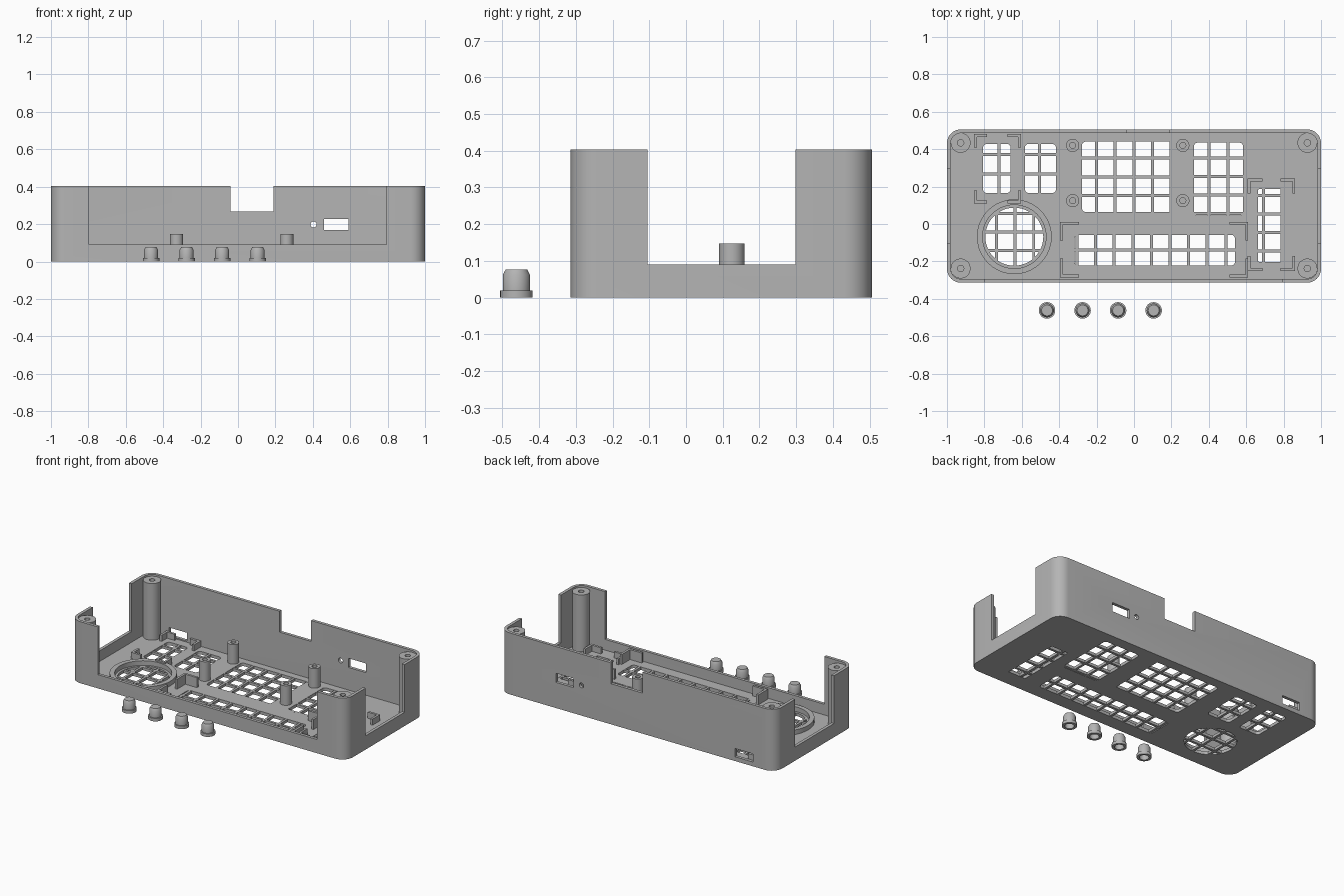
import bpy, bmesh, math

if "Cube" in bpy.data.objects:
    bpy.data.objects.remove(bpy.data.objects["Cube"], do_unlink=True)

grey = bpy.data.materials.new("plain grey")
grey.use_nodes = True
grey.diffuse_color = (0.46, 0.46, 0.46, 1)
grey.node_tree.nodes["Principled BSDF"].inputs["Base Color"].default_value = (0.46, 0.46, 0.46, 1)

X, FRONT, BACK, TOP = 1.0, -0.314, 0.506, 0.403
WALL, FLOOR, RIM = 0.02, 0.02, 0.09


def finish(name, bm):
    bmesh.ops.recalc_face_normals(bm, faces=bm.faces)
    mesh = bpy.data.meshes.new(name)
    bm.to_mesh(mesh)
    bm.free()
    mesh.materials.append(grey)
    obj = bpy.data.objects.new(name, mesh)
    bpy.context.collection.objects.link(obj)
    return obj


def smooth(obj):
    bpy.ops.object.select_all(action='DESELECT')
    obj.select_set(True)
    bpy.context.view_layer.objects.active = obj
    bpy.ops.object.shade_smooth_by_angle(angle=math.radians(30))


def add_box(bm, x0, x1, y0, y1, z0, z1):
    verts = bmesh.ops.create_cube(bm, size=1)["verts"]
    for v in verts:
        v.co = ((x0 + x1) / 2 + v.co.x * (x1 - x0),
                (y0 + y1) / 2 + v.co.y * (y1 - y0),
                (z0 + z1) / 2 + v.co.z * (z1 - z0))


def box(name, *bounds):
    bm = bmesh.new()
    add_box(bm, *bounds)
    return finish(name, bm)


def rounded_slab(name, x0, x1, y0, y1, z0, z1, r, steps=8):
    bm = bmesh.new()
    centres = [(x1 - r, y1 - r), (x0 + r, y1 - r), (x0 + r, y0 + r), (x1 - r, y0 + r)]
    ring = []
    for quarter, (cx, cy) in enumerate(centres):
        for i in range(steps + 1):
            a = (quarter + i / steps) * math.pi / 2
            ring.append(bm.verts.new((cx + r * math.cos(a), cy + r * math.sin(a), z0)))
    face = bm.faces.new(ring)
    top = bmesh.ops.extrude_face_region(bm, geom=[face])["geom"]
    bmesh.ops.translate(bm, vec=(0, 0, z1 - z0),
                        verts=[v for v in top if isinstance(v, bmesh.types.BMVert)])
    bmesh.ops.remove_doubles(bm, verts=bm.verts, dist=1e-5)
    return finish(name, bm)


def lathe(name, profile, x, y, closed=True, segments=40):
    bm = bmesh.new()
    verts = [bm.verts.new((r, 0, z)) for r, z in profile]
    pairs = list(zip(verts, verts[1:] + verts[:1])) if closed else list(zip(verts, verts[1:]))
    edges = [bm.edges.new(p) for p in pairs]
    bmesh.ops.spin(bm, geom=verts + edges, cent=(0, 0, 0), axis=(0, 0, 1),
                   angle=math.tau, steps=segments)
    bmesh.ops.remove_doubles(bm, verts=bm.verts, dist=1e-5)
    bmesh.ops.translate(bm, vec=(x, y, 0), verts=bm.verts)
    obj = finish(name, bm)
    smooth(obj)
    return obj


def tube(name, x, y, outer, inner, z0, z1):
    return lathe(name, [(inner, z0), (outer, z0), (outer, z1), (inner, z1)], x, y)


def cut(target, cutter):
    mod = target.modifiers.new("cut", 'BOOLEAN')
    mod.operation, mod.solver, mod.object = 'DIFFERENCE', 'EXACT', cutter
    bpy.context.view_layer.objects.active = target
    bpy.ops.object.modifier_apply(modifier=mod.name)
    bpy.data.objects.remove(cutter, do_unlink=True)


# Open tray with rounded corners
case = rounded_slab("case", -X, X, FRONT, BACK, 0, TOP, 0.075)
cut(case, rounded_slab("cavity", -X + WALL, X - WALL, FRONT + WALL, BACK - WALL,
                       FLOOR, 1, 0.055))

# Wall cutouts: front, both sides, rear notch, rear ports
cut(case, box("front_gap", -0.797, 0.794, FRONT - 0.1, FRONT + 0.05, RIM, 1))
for side in (-1, 1):
    cut(case, box("side_gap", side * X - 0.1, side * X + 0.1, -0.105, 0.298, RIM, 1))
cut(case, box("rear_notch", -0.04, 0.19, BACK - 0.05, BACK + 0.1, 0.266, 1))
cut(case, box("rear_port", 0.46, 0.59, BACK - 0.05, BACK + 0.1, 0.168, 0.228))
cut(case, box("rear_low_port", -0.84, -0.71, BACK - 0.05, BACK + 0.1, 0.028, 0.082))
for x in (0.404, 0.647):
    bm = bmesh.new()
    bmesh.ops.create_cone(bm, cap_ends=True, segments=20, radius1=0.016, radius2=0.016, depth=0.2)
    for v in bm.verts:
        v.co = (x + v.co.x, BACK + v.co.z, 0.198 + v.co.y)
    cut(case, finish("screw_hole", bm))

# Floor openings: x range, y range, corner radius, bar positions
steps = lambda start, count: [start + 0.0995 * i for i in range(count)]
openings = {
    "left_grille": (-0.807, -0.66, 0.166, 0.428, 0.02, [-0.722], [0.372, 0.268]),
    "second_grille": (-0.583, -0.417, 0.166, 0.428, 0.02, [-0.505], [0.372, 0.268]),
    "centre_grille": (-0.278, 0.205, 0.064, 0.44, 0.02, steps(-0.2, 5), steps(0.153, 3)),
    "right_grille": (0.321, 0.583, 0.045, 0.435, 0.02, steps(0.402, 2), steps(0.055, 4)),
    "front_grille": (-0.318, 0.54, -0.222, -0.058, 0.02, steps(-0.305, 9), [-0.139]),
    "side_grille": (0.662, 0.797, -0.203, 0.187, 0.01, steps(0.693, 2), steps(-0.145, 4)),
    "round_grille": (-0.795, -0.485, -0.223, 0.087, 0.1549, steps(-0.735, 3), steps(-0.143, 3)),
}
HALF = 0.008
for name, (x0, x1, y0, y1, r, xs, ys) in openings.items():
    cut(case, rounded_slab("opening", x0, x1, y0, y1, -0.1, 0.1, r, 12))
    bm = bmesh.new()
    cx, cy = (x0 + x1) / 2, (y0 + y1) / 2
    hx, hy = (x1 - x0) / 2, (y1 - y0) / 2
    is_round = r > 0.1
    for x in xs:
        h = math.sqrt(r * r - (x - cx) ** 2) if is_round else hy
        add_box(bm, x - HALF, x + HALF, cy - h - 0.005, cy + h + 0.005, 0.001, FLOOR - 0.001)
    for y in ys:
        h = math.sqrt(r * r - (y - cy) ** 2) if is_round else hx
        add_box(bm, cx - h - 0.005, cx + h + 0.005, y - HALF, y + HALF, 0.001, FLOOR - 0.001)
    finish(name + "_bars", bm)
smooth(case)

# Raised ring around the round grille
tube("round_grille_ring", -0.64, -0.068, 0.2, 0.17, FLOOR - 0.005, 0.05)

# Corner screw posts and board standoffs
for x in (-0.927, 0.927):
    for y in (-0.238, 0.434):
        tube("corner_post", x, y, 0.053, 0.017, FLOOR - 0.005, TOP - 0.012)
for x in (-0.328, 0.261):
    for y in (0.125, 0.42):
        tube("board_standoff", x, y, 0.035, 0.016, FLOOR - 0.005, 0.148)


# L-shaped corner holders for the modules
def corner_holders(name, x0, x1, y0, y1, arm, top):
    t = 0.015
    bm = bmesh.new()
    for x, sx in ((x0, 1), (x1, -1)):
        for y, sy in ((y0, 1), (y1, -1)):
            xa, xb, xt = x, x + sx * arm, x + sx * t
            ya, yb, yt = y, y + sy * arm, y + sy * t
            add_box(bm, min(xa, xb), max(xa, xb), min(ya, yt), max(ya, yt), FLOOR - 0.005, top)
            add_box(bm, min(xa, xt), max(xa, xt), min(yt, yb), max(yt, yb), FLOOR - 0.005, top)
    finish(name, bm)


corner_holders("left_module_holder", -0.855, -0.605, 0.11, 0.48, 0.07, 0.06)
corner_holders("front_module_holder", -0.395, 0.61, -0.285, 0.012, 0.1, 0.085)
corner_holders("side_module_holder", 0.607, 0.862, -0.25, 0.242, 0.08, 0.06)

# Four loose hollow buttons in front
button = [(0, 0.055), (0.028, 0.055), (0.028, 0), (0.044, 0), (0.044, 0.02),
          (0.037, 0.02), (0.037, 0.062), (0.029, 0.077), (0, 0.077)]
for x in (-0.465, -0.275, -0.085, 0.105):
    lathe("button", button, x, -0.462, closed=False)
